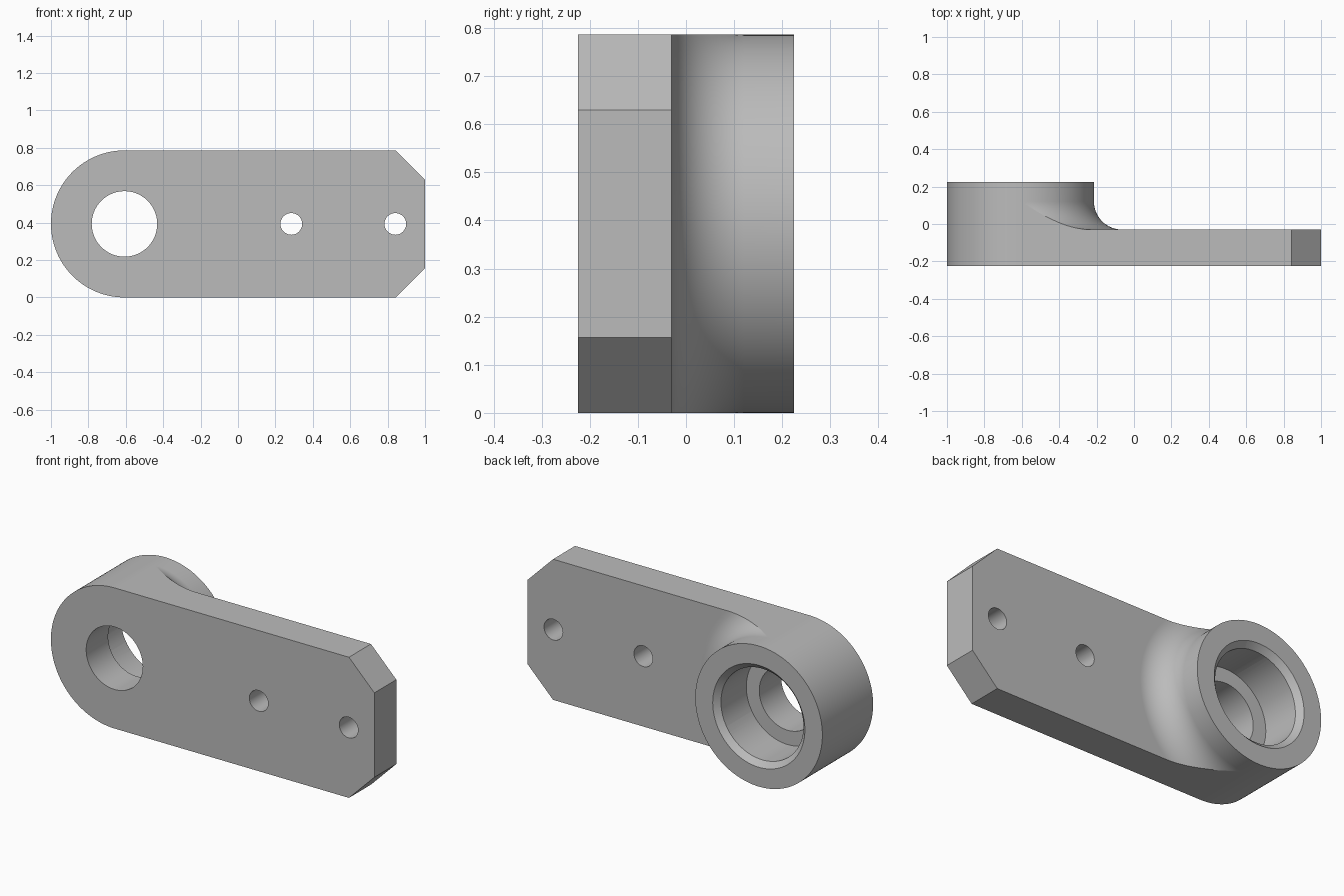
import bpy
import bmesh
from math import sin, cos, pi, radians
from mathutils import Matrix, Vector

cube = bpy.data.objects.get("Cube")
if cube:
    bpy.data.objects.remove(cube, do_unlink=True)

# Main dimensions
EYE_X, MID = -0.607, 0.393
FRONT, WEB, BACK = -0.224, -0.03, 0.224
FILLET = 0.15
PLUS_Y = Matrix.Rotation(-pi / 2, 4, 'X')


def make_object(name, bm):
    bmesh.ops.recalc_face_normals(bm, faces=bm.faces[:])
    mesh = bpy.data.meshes.new(name)
    bm.to_mesh(mesh)
    bm.free()
    ob = bpy.data.objects.new(name, mesh)
    bpy.context.collection.objects.link(ob)
    return ob


def prism(name, outline, y0, y1):
    """Extrude an (x, z) outline along y."""
    bm = bmesh.new()
    face = bm.faces.new([bm.verts.new((x, y0, z)) for x, z in outline])
    side = bmesh.ops.extrude_face_region(bm, geom=[face])["geom"]
    verts = [v for v in side if isinstance(v, bmesh.types.BMVert)]
    bmesh.ops.translate(bm, verts=verts, vec=(0, y1 - y0, 0))
    return make_object(name, bm)


def cone(name, x, y0, y1, r0, r1, segments=96):
    """Round cutter lying along y."""
    bm = bmesh.new()
    place = Matrix.Translation((x, (y0 + y1) / 2, MID)) @ PLUS_Y
    bmesh.ops.create_cone(bm, cap_ends=True, segments=segments, radius1=r0,
                          radius2=r1, depth=y1 - y0, matrix=place)
    return make_object(name, bm)


def half_lathe(name, profile, steps=64):
    """Sweep a closed (radius, y) profile half a turn around the eye axis."""
    bm = bmesh.new()
    rings = []
    for i in range(steps + 1):
        a = -pi / 2 + pi * i / steps
        rings.append([bm.verts.new((EYE_X + r * cos(a), y, MID + r * sin(a)))
                      for r, y in profile])
    n = len(profile)
    for p, q in zip(rings, rings[1:]):
        for j in range(n):
            k = (j + 1) % n
            bm.faces.new((p[j], p[k], q[k], q[j]))
    bm.faces.new(rings[0])
    bm.faces.new(rings[-1])
    return make_object(name, bm)


def cut(target, cutter):
    mod = target.modifiers.new("cut", 'BOOLEAN')
    mod.operation = 'DIFFERENCE'
    mod.solver = 'EXACT'
    mod.object = cutter
    bpy.ops.object.modifier_apply(modifier=mod.name)
    bpy.data.objects.remove(cutter, do_unlink=True)


# Full-depth blank: rounded eye end, clipped corners at the other end
outline = [(EYE_X + MID * cos(a), MID + MID * sin(a))
           for a in (pi / 2 + pi * i / 64 for i in range(65))]
outline += [(0.843, 0), (1, 0.157), (1, 0.629), (0.843, 2 * MID)]
link = prism("link_arm", outline, FRONT, BACK)
bpy.ops.object.select_all(action='DESELECT')
link.select_set(True)
bpy.context.view_layer.objects.active = link

# Thin the arm behind, leaving the boss with a round fillet at its foot
arc = [(MID + FILLET * (1 - cos(t)), WEB + FILLET * (1 - sin(t)))
       for t in (radians(90) * i / 16 for i in range(17))]
cut(link, half_lathe("relief_cutter",
                     [(MID, 0.5)] + arc + [(2, WEB), (2, 0.5)]))

# Eye: through hole, wider bearing bore and chamfered mouth
cut(link, cone("eye_hole_cutter", EYE_X, -0.4, 0.4, 0.175, 0.175))
cut(link, cone("bore_cutter", EYE_X, WEB, 0.4, 0.255, 0.255))
cut(link, cone("chamfer_cutter", EYE_X, BACK - 0.04, BACK + 0.01, 0.245, 0.295))

# Bolt holes
for x in (0.285, 0.841):
    cut(link, cone("bolt_hole_cutter", x, -0.4, 0.4, 0.058, 0.058, 48))

# Plain grey metal
grey = bpy.data.materials.new("grey_metal")
grey.use_nodes = True
colour = (0.5, 0.5, 0.5, 1)
grey.diffuse_color = colour
for node in grey.node_tree.nodes:
    if node.type == 'BSDF_PRINCIPLED':
        node.inputs["Base Color"].default_value = colour
link.data.materials.clear()
link.data.materials.append(grey)

bpy.ops.object.shade_smooth_by_angle(angle=radians(25))
weighted = link.modifiers.new("clean_shading", 'WEIGHTED_NORMAL')
weighted.keep_sharp = True
